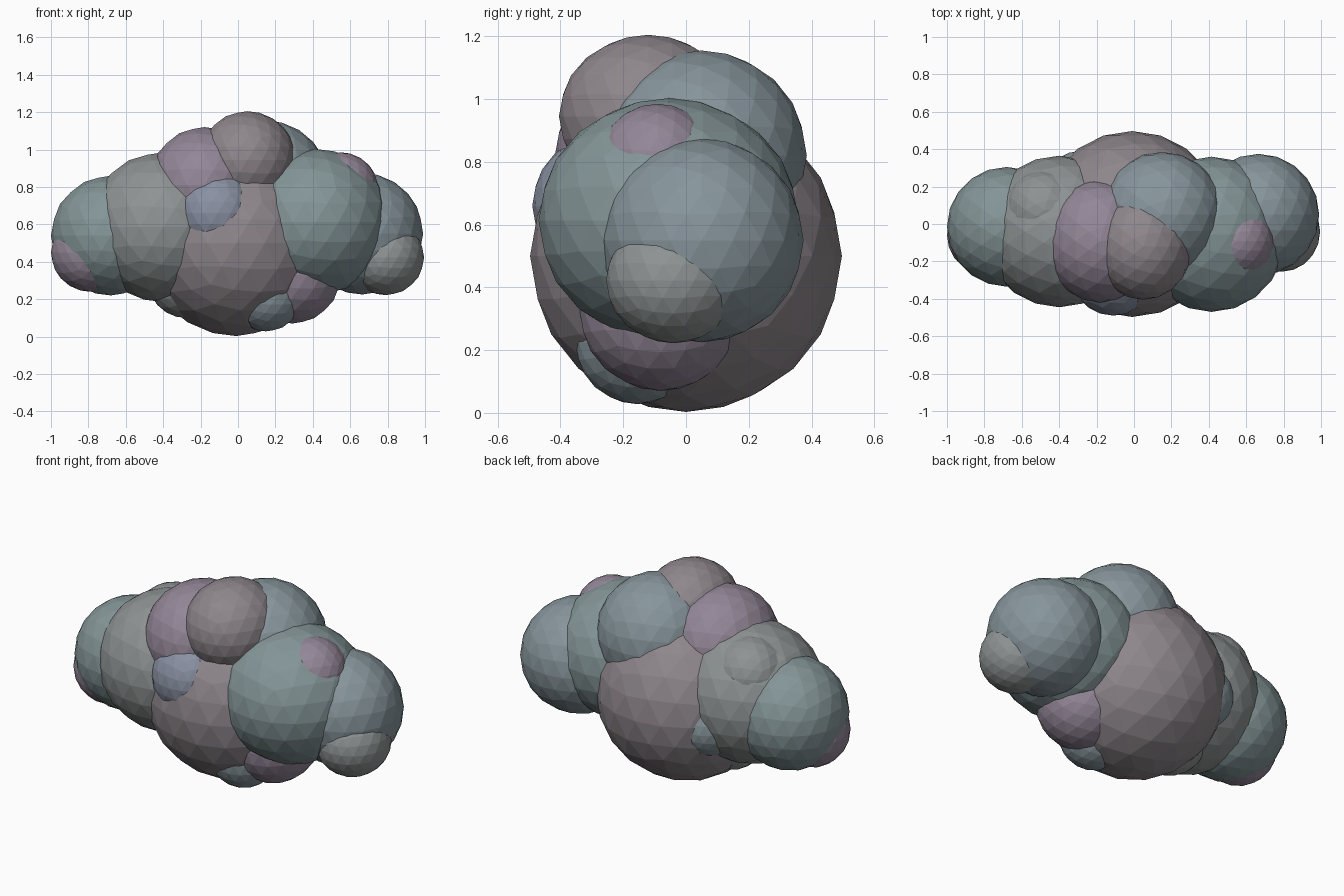
import bpy

if "Cube" in bpy.data.objects:
    bpy.data.objects.remove(bpy.data.objects["Cube"])

# Low-poly cloud: overlapping flat-shaded icospheres in muted tints


def puff(name, center, radii, color):
    bpy.ops.mesh.primitive_ico_sphere_add(subdivisions=3, radius=1, location=center)
    ob = bpy.context.object
    ob.name = name
    ob.scale = radii if isinstance(radii, tuple) else (radii,) * 3
    bpy.ops.object.transform_apply(location=False, rotation=False, scale=True)
    mat = bpy.data.materials.new(name + "_tint")
    mat.diffuse_color = (*color, 1)
    mat.use_nodes = True
    mat.node_tree.nodes["Principled BSDF"].inputs["Base Color"].default_value = mat.diffuse_color
    ob.data.materials.append(mat)
    return ob


# Muted tints
MAUVE = (0.27, 0.24, 0.26)
PURPLE = (0.29, 0.24, 0.31)
STONE = (0.27, 0.29, 0.29)
TEAL = (0.23, 0.30, 0.31)
SLATE = (0.24, 0.30, 0.33)
BLUE = (0.25, 0.28, 0.36)

# Large puffs forming the body
puff("main_puff", (-0.01, 0, 0.5), 0.497, MAUVE)
puff("left_puff", (-0.40, -0.04, 0.585), (0.41, 0.405, 0.40), STONE)
puff("left_end_puff", (-0.68, -0.015, 0.54), 0.32, TEAL)
puff("right_puff", (0.415, -0.055, 0.613), (0.40, 0.415, 0.39), TEAL)
puff("right_end_puff", (0.665, 0.05, 0.55), 0.325, SLATE)

# Crown puffs
puff("top_front_puff", (0.05, -0.12, 0.945), (0.26, 0.285, 0.26), MAUVE)
puff("top_back_puff", (0.15, 0.05, 0.82), 0.335, SLATE)
puff("top_left_puff", (-0.18, -0.09, 0.81), (0.30, 0.33, 0.31), PURPLE)

# Small bumps on the surface
puff("left_tip_bump", (-0.79, -0.06, 0.45), 0.21, PURPLE)
puff("right_tip_bump", (0.79, -0.04, 0.422), (0.205, 0.215, 0.2), STONE)
puff("right_top_bump", (0.55, -0.09, 0.785), 0.2, PURPLE)
puff("left_top_bump", (-0.48, 0.075, 0.75), 0.215, STONE)
puff("front_bump", (-0.11, -0.26, 0.66), 0.23, BLUE)
puff("back_bump", (-0.29, 0.20, 0.46), 0.19, SLATE)

# Underside bumps
puff("lower_right_bump", (0.29, -0.08, 0.33), 0.26, PURPLE)
puff("lower_front_bump", (0.15, -0.155, 0.225), 0.197, SLATE)
puff("lower_left_bump", (-0.28, -0.03, 0.30), 0.20, STONE)
